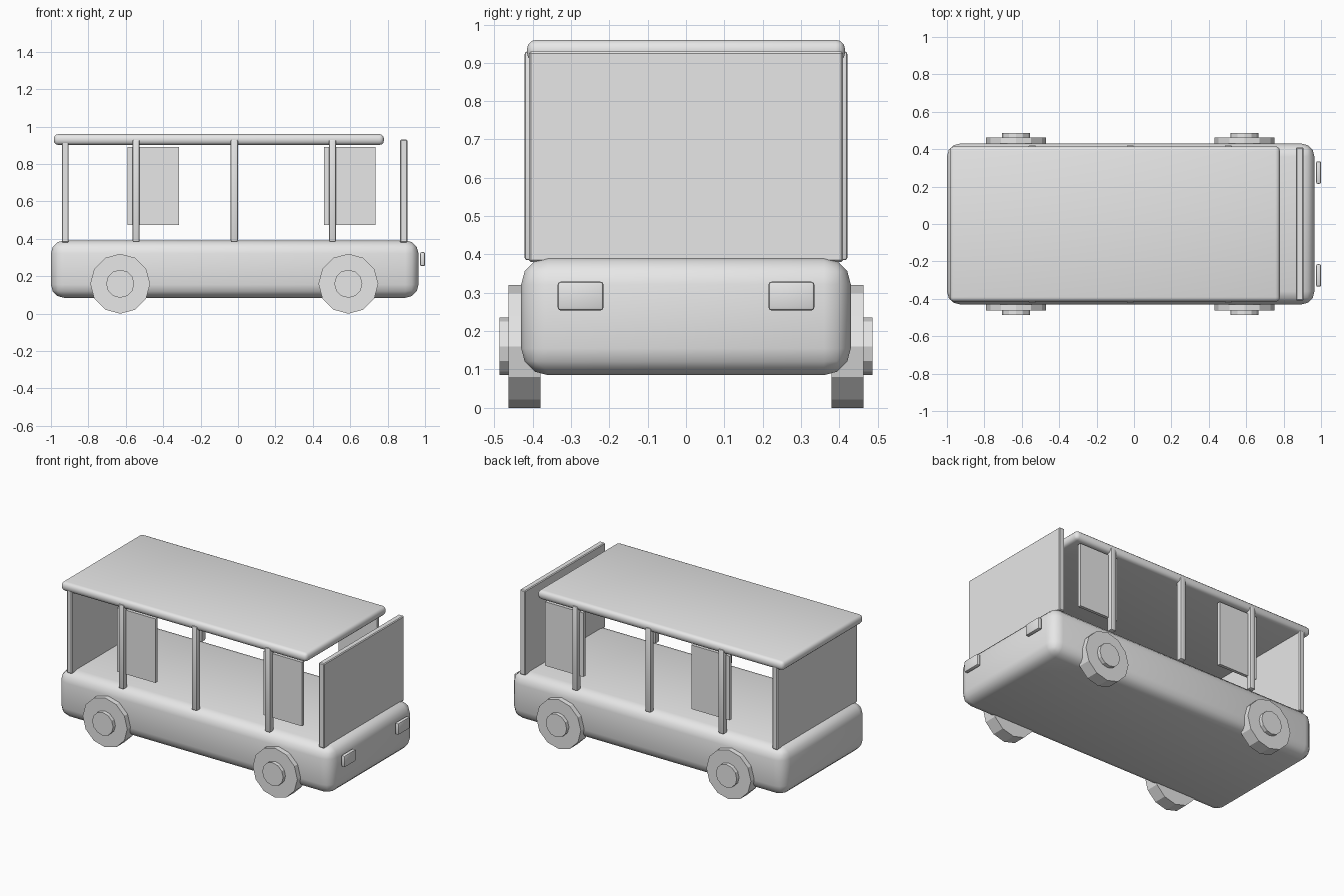
import bpy
import math

if "Cube" in bpy.data.objects:
    bpy.data.objects.remove(bpy.data.objects["Cube"])

grey = bpy.data.materials.new("plain grey")
grey.diffuse_color = (0.8, 0.8, 0.8, 1)
grey.use_nodes = True
grey.node_tree.nodes["Principled BSDF"].inputs["Base Color"].default_value = grey.diffuse_color


def box(name, x, y, z, bevel=0.0, segments=2):
    """Box from (min, max) ranges, with rounded edges."""
    bpy.ops.mesh.primitive_cube_add(size=1, location=[(a + b) / 2 for a, b in (x, y, z)])
    ob = bpy.context.object
    ob.name = name
    ob.scale = [b - a for a, b in (x, y, z)]
    bpy.ops.object.transform_apply(location=False, rotation=False, scale=True)
    ob.data.materials.append(grey)
    if bevel:
        mod = ob.modifiers.new("rounded edges", "BEVEL")
        mod.width = bevel
        mod.segments = segments
        bpy.ops.object.modifier_apply(modifier=mod.name)
        bpy.ops.object.shade_smooth_by_angle(angle=math.radians(35))
    return ob


def disc(name, x, z, radius, y0, y1):
    """Twelve-sided disc with its axle along y."""
    bpy.ops.mesh.primitive_cylinder_add(
        vertices=12, radius=radius, depth=abs(y1 - y0),
        location=(x, (y0 + y1) / 2, z), rotation=(math.pi / 2, 0, 0))
    ob = bpy.context.object
    ob.name = name
    ob.data.materials.append(grey)


def span(side, a, b):
    """Range a..b in y, mirrored to the given side."""
    return tuple(sorted((side * a, side * b)))


# Lower body, roof and the two end panels
box("body", (-1.0, 0.965), (-0.43, 0.43), (0.085, 0.392), 0.07, 3)
box("roof", (-0.985, 0.78), (-0.415, 0.415), (0.902, 0.96), 0.024, 3)
box("back_wall", (-0.942, -0.905), (-0.41, 0.41), (0.38, 0.92), 0.005, 1)
box("windshield", (0.866, 0.905), (-0.41, 0.41), (0.38, 0.93), 0.005, 1)

for side in (-1, 1):
    label = "left" if side > 0 else "right"
    # Roof posts
    for i, x in enumerate((-0.545, -0.02, 0.505)):
        box(f"post_{label}_{i + 1}", (x - 0.019, x + 0.019),
            span(side, 0.382, 0.421), (0.385, 0.93), 0.007, 2)
    # Side window panels
    for i, x in enumerate((-0.59, 0.46)):
        box(f"side_window_{label}_{i + 1}", (x, x + 0.275),
            span(side, 0.375, 0.395), (0.475, 0.89))
    # Wheels with hubs
    for i, x in enumerate((-0.63, 0.59)):
        disc(f"tyre_{label}_{i + 1}", x, 0.16, 0.16, side * 0.38, side * 0.463)
        disc(f"hub_{label}_{i + 1}", x, 0.16, 0.075, side * 0.45, side * 0.487)
    # Headlights
    box(f"headlight_{label}", (0.974, 1.0), span(side, 0.215, 0.335),
        (0.254, 0.329), 0.008, 2)
